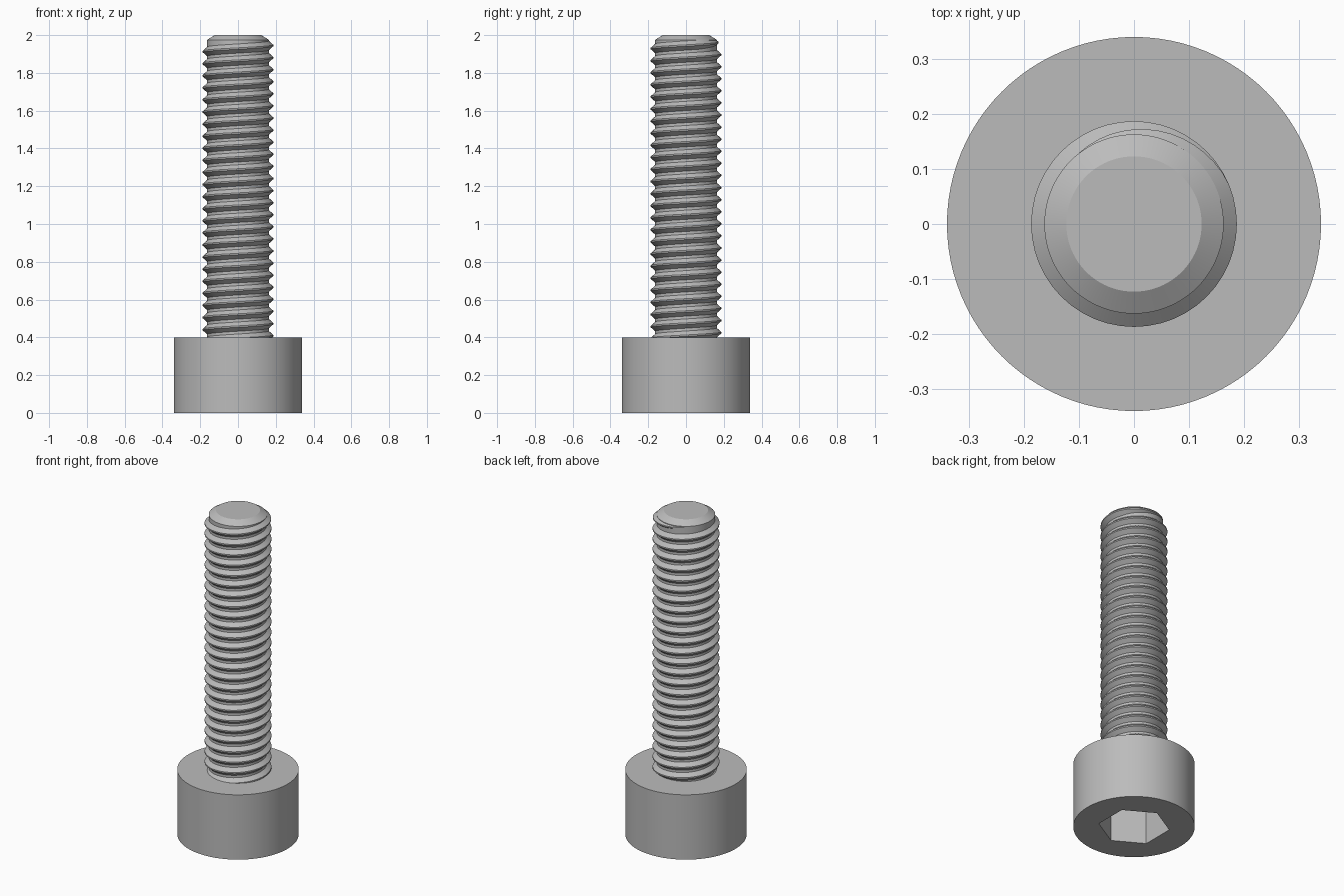
import bpy, bmesh
from math import sin, cos, pi, radians

cube = bpy.data.objects.get("Cube")
if cube:
    bpy.data.objects.remove(cube, do_unlink=True)

HEAD_R, HEAD_H = 0.34, 0.4
SOCKET_R, SOCKET_DEPTH = 0.2, 0.24
ROOT_R, CREST_R, PITCH = 0.163, 0.187, 0.064
SEGMENTS = 96

steel = bpy.data.materials.new("grey steel")
steel.use_nodes = True
GREY = (0.5, 0.5, 0.5, 1)
steel.diffuse_color = GREY
steel.node_tree.nodes["Principled BSDF"].inputs["Base Color"].default_value = GREY


def finish(bm, name):
    bmesh.ops.recalc_face_normals(bm, faces=bm.faces)
    mesh = bpy.data.meshes.new(name)
    bm.to_mesh(mesh)
    bm.free()
    mesh.materials.append(steel)
    obj = bpy.data.objects.new(name, mesh)
    bpy.context.collection.objects.link(obj)
    bpy.ops.object.select_all(action='DESELECT')
    obj.select_set(True)
    bpy.context.view_layer.objects.active = obj
    bpy.ops.object.shade_smooth_by_angle(angle=radians(25))
    return obj


def ring(bm, radius, z, count, start=0.0):
    return [bm.verts.new((radius * cos(start + 2 * pi * i / count),
                          radius * sin(start + 2 * pi * i / count), z))
            for i in range(count)]


def bridge(bm, a, b):
    for i in range(len(a)):
        j = (i + 1) % len(a)
        bm.faces.new((a[i], a[j], b[j], b[i]))


# Cylindrical head with a hexagon socket sunk into its underside
bm = bmesh.new()
low = ring(bm, HEAD_R, 0, SEGMENTS)
high = ring(bm, HEAD_R, HEAD_H, SEGMENTS)
mouth = ring(bm, SOCKET_R, 0, 6, pi / 6)
floor = ring(bm, SOCKET_R, SOCKET_DEPTH, 6, pi / 6)
bridge(bm, low, high)
bridge(bm, mouth, floor)
bm.faces.new(high)
bm.faces.new(floor)
rim = [bm.edges.get((r[i - 1], r[i])) for r in (low, mouth) for i in range(len(r))]
bmesh.ops.triangle_fill(bm, edges=rim, use_beauty=True)
finish(bm, "socket_head")

# Shank core with a chamfered tip
bm = bmesh.new()
rings = [ring(bm, r, z, SEGMENTS)
         for r, z in ((ROOT_R, HEAD_H - 0.02), (ROOT_R, 1.975), (0.123, 2.0))]
for a, b in zip(rings, rings[1:]):
    bridge(bm, a, b)
bm.faces.new(rings[0])
bm.faces.new(rings[-1])
finish(bm, "shank_core")

# Right-handed thread ridge, fading into the core near the tip
bm = bmesh.new()
STEPS = 48
end_angle, full_angle = radians(130), radians(25)
first = -25 * STEPS
last = int(end_angle / (2 * pi) * STEPS)
sections = []
for i in range(first, last + 1):
    a = 2 * pi * i / STEPS
    z = 1.945 + PITCH * a / (2 * pi)
    if z < HEAD_H - 0.03:
        continue
    grow = min(1, max(0.02, (end_angle - a) / (end_angle - full_angle)))
    crest = ROOT_R + (CREST_R - ROOT_R) * grow
    half = PITCH * (0.06 + 0.38 * grow)
    section = ((ROOT_R - 0.004, -half), (crest, -PITCH * 0.06),
               (crest, PITCH * 0.06), (ROOT_R - 0.004, half))
    sections.append([bm.verts.new((r * cos(a), r * sin(a), z + dz)) for r, dz in section])
for a, b in zip(sections, sections[1:]):
    bridge(bm, a, b)
bm.faces.new(sections[0])
bm.faces.new(sections[-1])
finish(bm, "thread_ridge")
